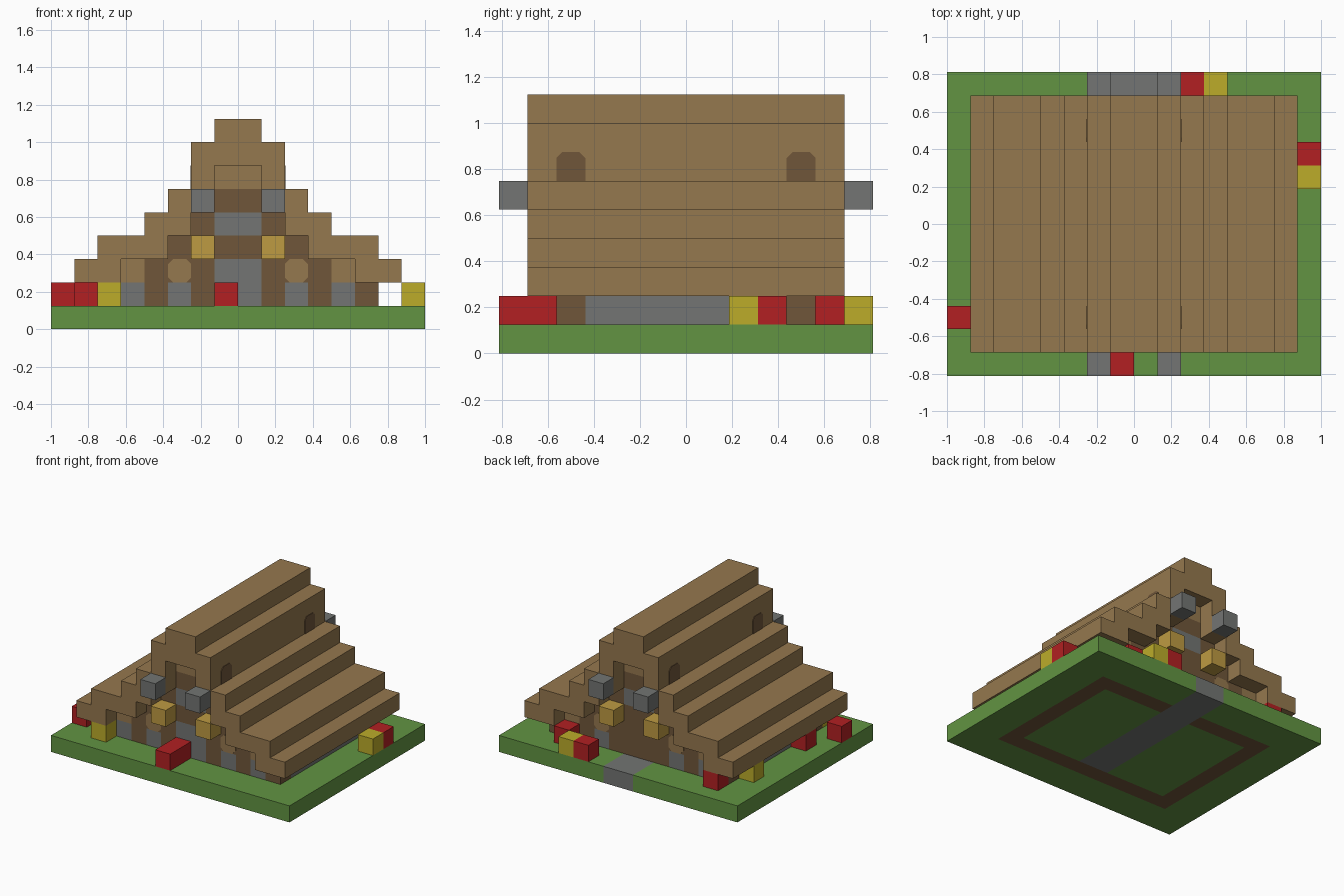
import bpy, bmesh, math

if "Cube" in bpy.data.objects:
    bpy.data.objects.remove(bpy.data.objects["Cube"], do_unlink=True)

U = 0.125            # one block
HALF_Y = 6.5         # half depth in blocks


def linear(c):
    c /= 255
    return c / 12.92 if c <= 0.04045 else ((c + 0.055) / 1.055) ** 2.4


def material(name, r, g, b):
    m = bpy.data.materials.new(name)
    m.use_nodes = True
    col = (linear(r), linear(g), linear(b), 1)
    m.diffuse_color = col
    bsdf = next(n for n in m.node_tree.nodes if n.type == "BSDF_PRINCIPLED")
    bsdf.inputs["Base Color"].default_value = col
    return m


PLANK = material("tan planks", 149, 120, 78)
LOG = material("brown logs", 112, 86, 58)
STONE = material("grey stone", 115, 117, 115)
GRASS = material("grass green", 98, 148, 66)
RED = material("flower red", 178, 32, 34)
YELLOW = material("flower yellow", 188, 172, 42)
LAMP = material("lamp gold", 190, 155, 66)


def finish(name, bm, *mats):
    bmesh.ops.recalc_face_normals(bm, faces=bm.faces)
    mesh = bpy.data.meshes.new(name)
    bm.to_mesh(mesh)
    bm.free()
    for m in mats:
        mesh.materials.append(m)
    ob = bpy.data.objects.new(name, mesh)
    bpy.context.collection.objects.link(ob)
    return ob


def add_box(bm, lo, hi):
    """Box between two corners given in blocks."""
    verts = bmesh.ops.create_cube(bm, size=1)["verts"]
    for v in verts:
        for i in range(3):
            v.co[i] = (lo[i] if v.co[i] < 0 else hi[i]) * U


def box(name, lo, hi, mat):
    bm = bmesh.new()
    add_box(bm, lo, hi)
    return finish(name, bm, mat)


def prism(name, points, direction, mat):
    """Extrude a flat outline along a direction."""
    bm = bmesh.new()
    face = bm.faces.new([bm.verts.new(p) for p in points])
    ext = bmesh.ops.extrude_face_region(bm, geom=[face])["geom"]
    bmesh.ops.translate(bm, vec=direction,
                        verts=[g for g in ext if isinstance(g, bmesh.types.BMVert)])
    return finish(name, bm, mat)


# Ground slab with the foundation ring and the path coloured in
bm = bmesh.new()
add_box(bm, (-8, -HALF_Y, 0), (8, HALF_Y, 1))
for axis, cuts in ((0, (1, 5, 6)), (1, (3.5, 4.5))):
    for c in cuts:
        for s in (-1, 1):
            normal = [0, 0, 0]
            normal[axis] = 1
            bmesh.ops.bisect_plane(bm, geom=bm.verts[:] + bm.edges[:] + bm.faces[:],
                                   plane_co=[n * c * s * U for n in normal], plane_no=normal)
for f in bm.faces:
    p = f.calc_center_median() / U
    x, y = abs(p.x), abs(p.y)
    if x < 1 and p.y > -3.5:
        f.material_index = 2
    elif x < 6 and y < 4.5 and (x > 5 or y > 3.5):
        f.material_index = 1
finish("ground", bm, GRASS, LOG, STONE)

# Stepped roof shell
outer = [(7, 2), (7, 3), (6, 3), (6, 4), (4, 4), (4, 5), (3, 5), (3, 6), (2, 6), (2, 8), (1, 8), (1, 9)]
inner = [(1, 7), (1, 5), (2, 5), (2, 4), (3, 4), (3, 3), (5, 3), (5, 2)]
right_half = inner + outer
outline = right_half + [(-x, z) for x, z in reversed(right_half)]
prism("roof", [(x * U, -5.5 * U, z * U) for x, z in outline], (0, 11 * U, 0), PLANK)

# Gable walls, one text row per course from the floor up
COURSES = ["BGBGBGGBGBGB", ".TBBBGGBBBT.", "...BBBBBB...", "....BGGB....", ".....BB.....", ".....TT....."]
KINDS = {"B": ("log", LOG), "G": ("stone", STONE), "T": ("plank", PLANK)}
for side, s in (("front", -1), ("back", 1)):
    parts = {k: bmesh.new() for k in KINDS}
    y0, y1 = sorted((s * 3.5, s * 4.5))
    for z, row in enumerate(COURSES, 1):
        if s > 0 and z < 3:
            row = row.replace("GG", "BB")      # wooden door at the back
        start = 0
        for i in range(1, len(row) + 1):
            if i == len(row) or row[i] != row[start]:
                if row[start] != ".":
                    add_box(parts[row[start]], (start - 6, y0, z), (i - 6, y1, z + 1))
                start = i
    for k, bm in parts.items():
        finish(f"{side}_gable_{KINDS[k][0]}", bm, KINDS[k][1])

# Side walls
for side, s in (("left", 1), ("right", -1)):
    x0, x1 = sorted((s * 5, s * 6))
    box(f"{side}_wall", (x0, -3.5, 1), (x1, 3.5, 2), STONE)

# Gable windows, lamps and lanterns, on both ends and both sides
for end, sy in (("front", -1), ("back", 1)):
    for side, sx in (("left", 1), ("right", -1)):
        tag = f"{end}_{side}"
        k, c = 0.5, 0.28
        octagon = [(-c, -k), (c, -k), (k, -c), (k, c), (c, k), (-c, k), (-k, c), (-k, -c)]
        prism(f"{tag}_window", [((sx * 2.5 + x) * U, sy * 4.5 * U, (2.5 + z) * U) for x, z in octagon],
              (0, sy * 0.004, 0), PLANK)
        x0, x1 = sorted((sx, sx * 2))
        y0, y1 = sorted((sy * 4.5, sy * 5.5))
        box(f"{tag}_lamp", (x0, y0, 3), (x1, y1, 4), LAMP)
        y0, y1 = sorted((sy * 5.5, sy * 6.5))
        box(f"{tag}_lantern", (x0, y0, 5), (x1, y1, 6), STONE)
        # Arched attic window on the roof side
        arch = [(-k, 0), (k, 0), (k, 0.8), (0.3, 1), (-0.3, 1), (-k, 0.8)]
        prism(f"{tag}_attic_window", [(sx * 2 * U, (sy * 4 + y) * U, (6 + z) * U) for y, z in arch],
              (sx * 0.004, 0, 0), LOG)

# Flower blocks: low corner in blocks and depth
reds = [(-1, -6.5, 2), (-8, -4.5, 1), (-7, -2.5, 1), (-6, 4.5, 1), (2, 5.5, 1), (4, 4.5, 1), (7, 2.5, 1)]
yellows = [(-6, -5.5, 1), (-7, 2.5, 1), (3, 5.5, 1), (7, 1.5, 1)]
for name, spots, mat in (("red_flowers", reds, RED), ("yellow_flowers", yellows, YELLOW)):
    bm = bmesh.new()
    for x, y, d in spots:
        add_box(bm, (x, y, 1), (x + 1, y + d, 2))
    finish(name, bm, mat)
